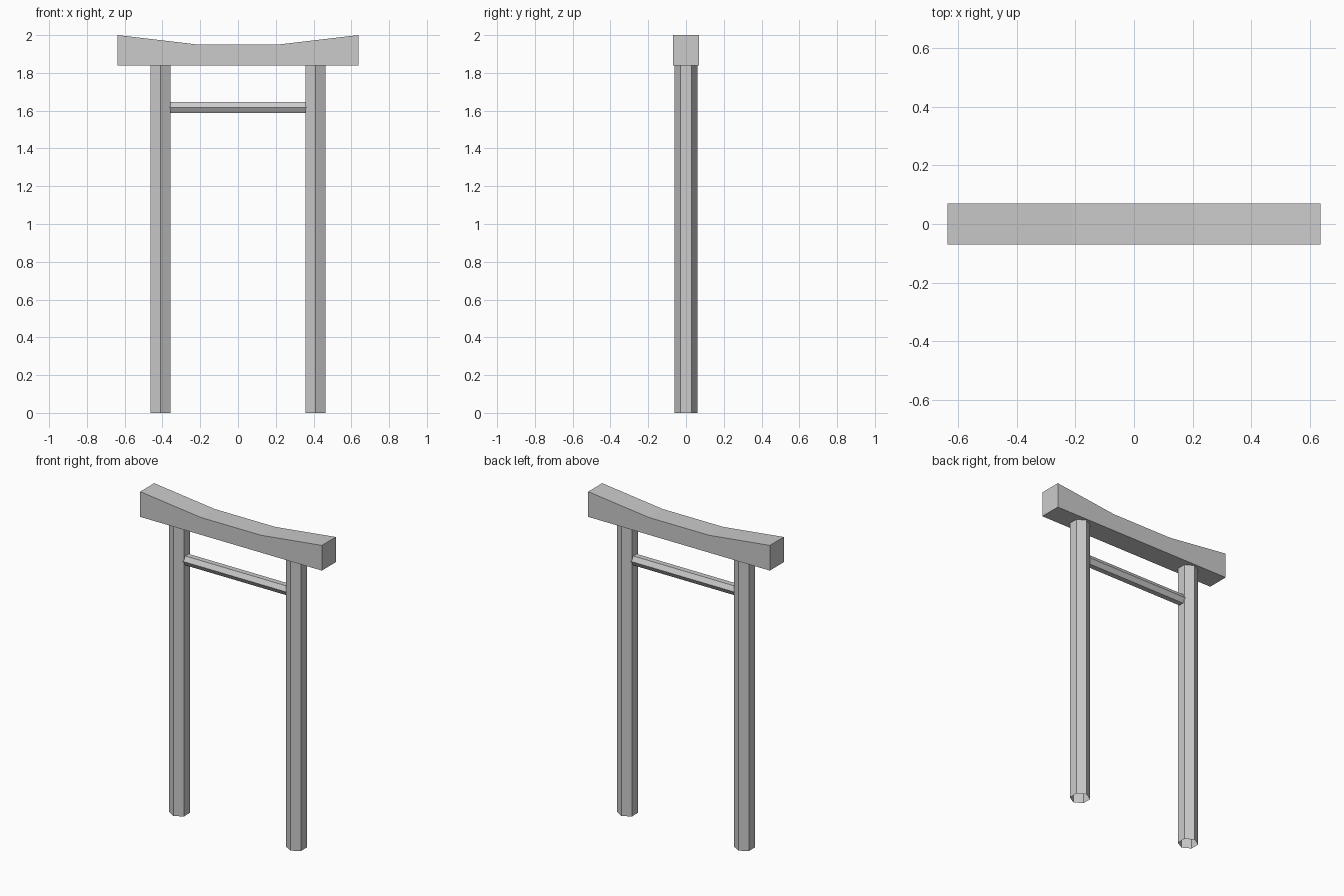
import bpy, bmesh, math

if "Cube" in bpy.data.objects:
    bpy.data.objects.remove(bpy.data.objects["Cube"])

POST_X = 0.41


def hex_tube(name, radius, length, location, rotation=(0, 0, 0)):
    # open six-sided tube with corners facing front and back
    bpy.ops.mesh.primitive_cylinder_add(vertices=6, radius=radius, depth=length,
                                        end_fill_type='NOTHING',
                                        location=location, rotation=rotation)
    bpy.context.object.name = name


def extruded_profile(name, points, half_depth):
    # x-z outline extruded symmetrically along y
    bm = bmesh.new()
    face = bm.faces.new([bm.verts.new((x, -half_depth, z)) for x, z in points])
    new = bmesh.ops.extrude_face_region(bm, geom=[face])["geom"]
    bmesh.ops.translate(bm, vec=(0, 2 * half_depth, 0),
                        verts=[v for v in new if isinstance(v, bmesh.types.BMVert)])
    bmesh.ops.recalc_face_normals(bm, faces=bm.faces)
    mesh = bpy.data.meshes.new(name)
    bm.to_mesh(mesh)
    bm.free()
    bpy.context.collection.objects.link(bpy.data.objects.new(name, mesh))


# Two posts, open at the ends
for side, label in ((-1, "left"), (1, "right")):
    hex_tube(label + "_post", 0.06, 1.84, (side * POST_X, 0, 0.92))

# Tie bar running between the posts
hex_tube("tie_bar", 0.034, 2 * POST_X, (0, 0, 1.617), (0, math.pi / 2, 0))

# Top beam with upswept ends
half = [(0.637, 1.84), (0.637, 2.0), (0.212, 1.95)]
extruded_profile("top_beam", half + [(-x, z) for x, z in reversed(half)], 0.07)
